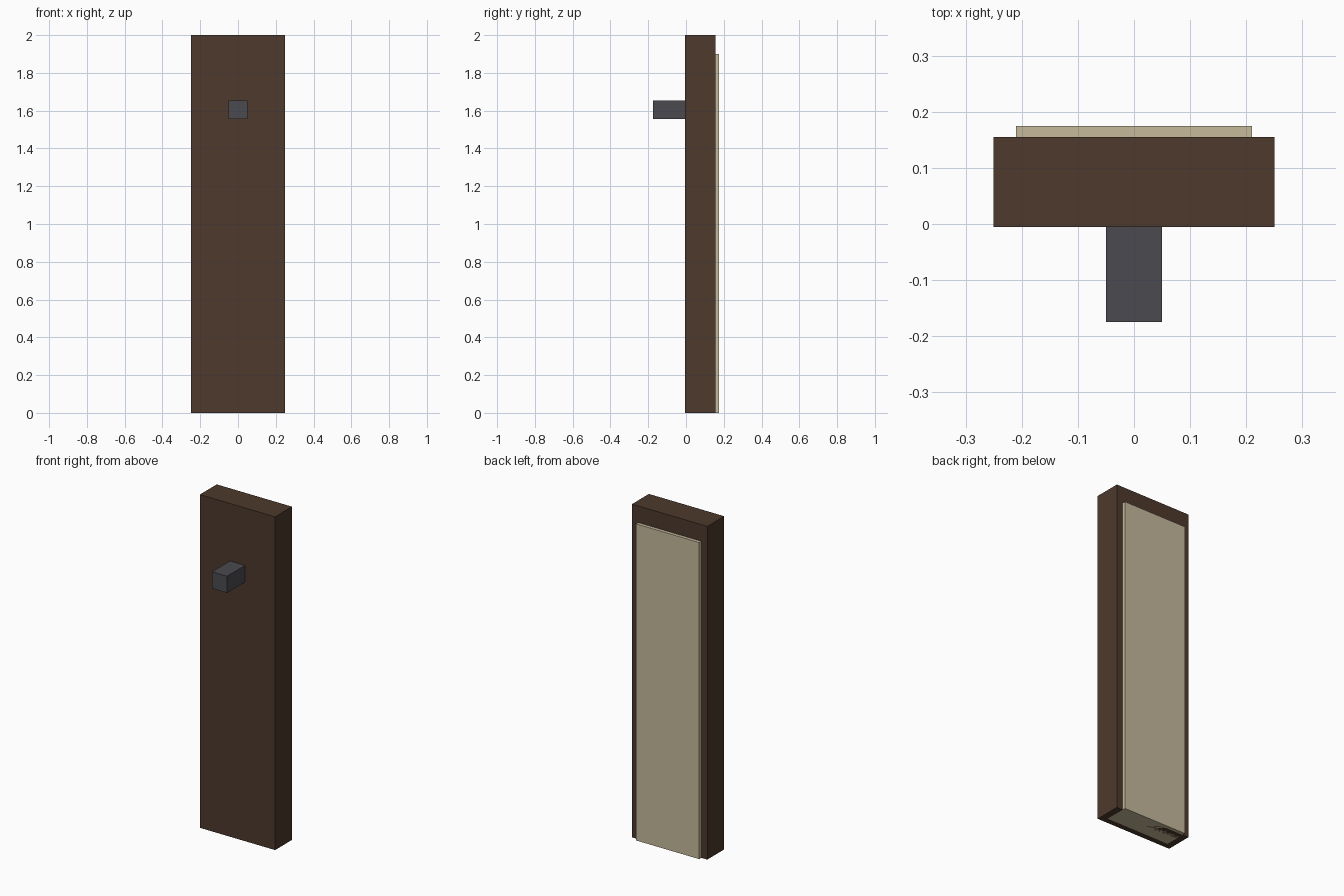
import bpy

if "Cube" in bpy.data.objects:
    bpy.data.objects.remove(bpy.data.objects["Cube"])


def material(name, rgb):
    m = bpy.data.materials.new(name)
    m.diffuse_color = (*rgb, 1)
    m.use_nodes = True
    m.node_tree.nodes["Principled BSDF"].inputs["Base Color"].default_value = m.diffuse_color
    return m


def box(name, lo, hi, mat):
    # axis-aligned box between two corners
    centre = [(a + b) / 2 for a, b in zip(lo, hi)]
    bpy.ops.mesh.primitive_cube_add(size=1, location=centre)
    o = bpy.context.object
    o.name = name
    o.scale = [b - a for a, b in zip(lo, hi)]
    bpy.ops.object.transform_apply(location=False, rotation=False, scale=True)
    o.data.materials.append(mat)
    return o


wood = material("dark_wood", (0.075, 0.041, 0.025))
cream = material("cream", (0.56, 0.49, 0.33))
metal = material("dark_metal", (0.07, 0.07, 0.08))

# main upright slab
box("board", (-0.25, -0.005, 0), (0.25, 0.155, 2), wood)
# pale panel let into the back of the slab, reaching its underside
box("back_panel", (-0.21, 0.03, 0), (0.21, 0.175, 1.9), cream)
# square handle standing out from the front
box("front_handle", (-0.05, -0.175, 1.555), (0.05, -0.005, 1.655), metal)
